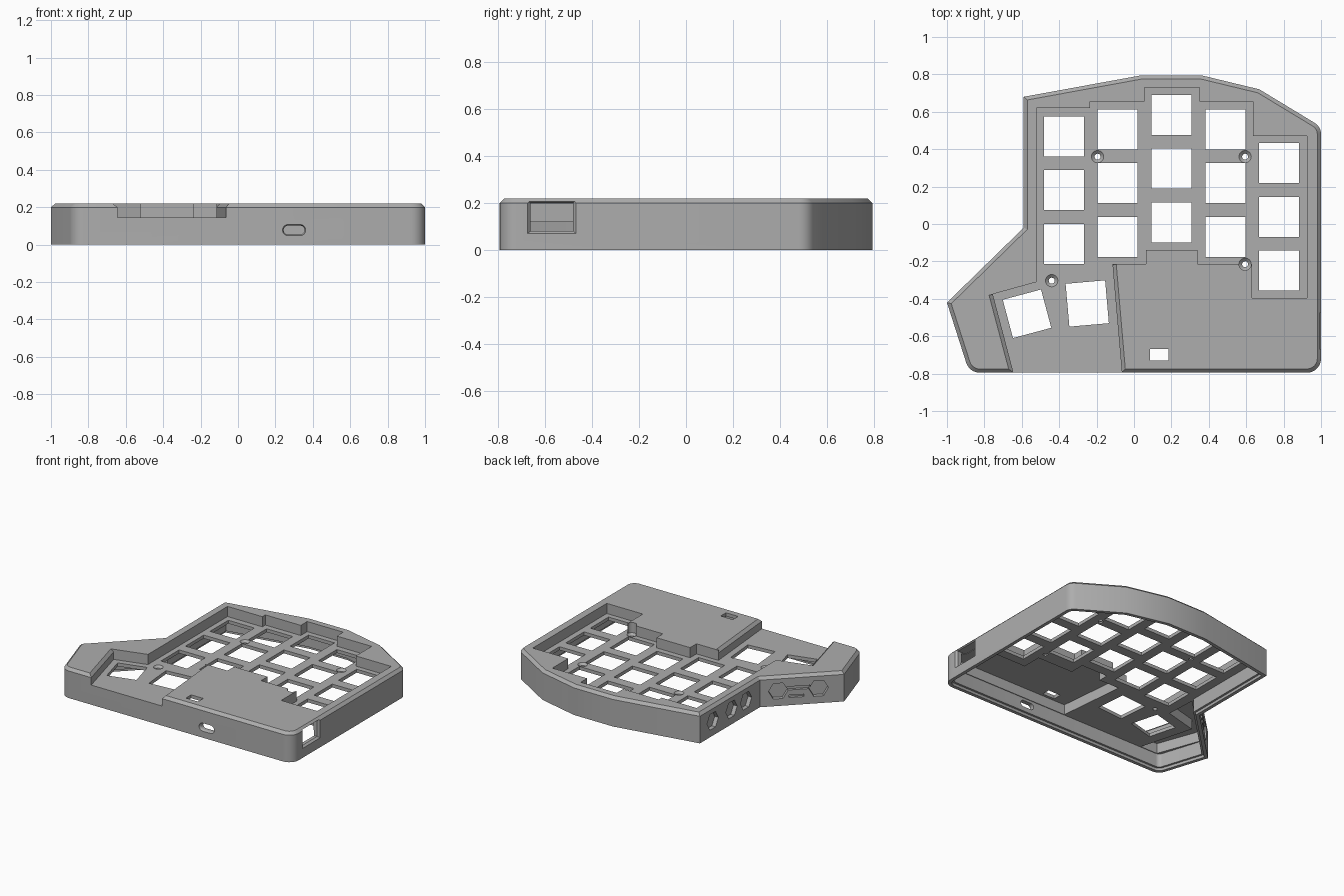
import bpy, bmesh, math
from mathutils import Vector

if "Cube" in bpy.data.objects:
    bpy.data.objects.remove(bpy.data.objects["Cube"])

TOP, FLOOR, UNDER = 0.22, 0.145, 0.12

grey = bpy.data.materials.new("warm_grey_plastic")
grey.use_nodes = True
colour = (0.42, 0.42, 0.42, 1)
grey.diffuse_color = colour
grey.node_tree.nodes["Principled BSDF"].inputs["Base Color"].default_value = colour


def flat(points, z):
    return [Vector((x, y, z)) for x, y in points]


def loft(name, loops):
    """Solid made of a stack of matching rings, or several separate stacks."""
    bm = bmesh.new()
    for rings in loops:
        rows = [[bm.verts.new(p) for p in ring] for ring in rings]
        n = len(rows[0])
        bm.faces.new(rows[0])
        bm.faces.new(rows[-1])
        for a, b in zip(rows, rows[1:]):
            for i in range(n):
                j = (i + 1) % n
                bm.faces.new((a[i], a[j], b[j], b[i]))
    bmesh.ops.recalc_face_normals(bm, faces=bm.faces)
    mesh = bpy.data.meshes.new(name)
    bm.to_mesh(mesh)
    bm.free()
    mesh.materials.append(grey)
    obj = bpy.data.objects.new(name, mesh)
    bpy.context.collection.objects.link(obj)
    return obj


def cut(*loops):
    cutter = loft("cutter", loops)
    cutter.hide_render = True
    mod = case.modifiers.new("cut", "BOOLEAN")
    mod.operation, mod.solver, mod.object = "DIFFERENCE", "EXACT", cutter
    bpy.context.view_layer.objects.active = case
    bpy.ops.object.modifier_apply(modifier=mod.name)
    bpy.data.objects.remove(cutter)


def prism(points, z0, z1):
    return [flat(points, z0), flat(points, z1)]


def rect(cx, cy, w, h, turn=0):
    c, s = math.cos(math.radians(turn)), math.sin(math.radians(turn))
    return [(cx + x * c - y * s, cy + x * s + y * c)
            for x, y in ((-w/2, -h/2), (w/2, -h/2), (w/2, h/2), (-w/2, h/2))]


def circle(cx, cy, r, n=24):
    return [(cx + r * math.cos(math.tau * i / n), cy + r * math.sin(math.tau * i / n))
            for i in range(n)]


# Case outline, clockwise: x, y, corner radius
OUTLINE = [(-0.59, 0.68, 0), (0.04, 0.795, 0), (0.36, 0.795, 0), (0.67, 0.72, 0),
           (1, 0.52, 0.07), (1, -0.795, 0.075), (-0.88, -0.795, 0.075),
           (-1, -0.42, 0), (-0.59, -0.02, 0)]


def outline(inset, steps=6):
    result, n = [], len(OUTLINE)
    for i in range(n):
        p, a, b = (Vector(OUTLINE[k % n][:2]) for k in (i, i - 1, i + 1))
        u, v = (p - a).normalized(), (b - p).normalized()
        nu, nv = Vector((u.y, -u.x)), Vector((v.y, -v.x))
        miter = (nu + nv) / (1 + nu.dot(nv))
        p = p + miter * inset
        r = max(OUTLINE[i][2] - inset, 0.01) if OUTLINE[i][2] else 0
        if not r:
            result.append(tuple(p))
            continue
        centre = p + miter * r
        turn = nu.angle(nv)
        for k in range(steps + 1):
            t = turn * k / steps
            d = -nu * math.cos(t) + u * math.sin(t)
            result.append(tuple(centre + d * r))
    return result


# Outer body with a chamfered top edge
case = loft("keyboard_case", [[flat(outline(0), 0), flat(outline(0), 0.2),
                              flat(outline(0.02), TOP)]])

# Hollow underside with a ledge for the base cover
cut(prism(outline(0.04), -0.1, UNDER))
cut(prism(outline(0.025), -0.1, 0.02))

# Deeper pockets under the controller deck and the left shoulder
deck = [(-0.02, -0.75), (0.955, -0.75), (0.955, -0.425), (0.6, -0.425), (0.6, -0.28),
        (0.31, -0.28), (0.31, -0.17), (0.095, -0.17), (0.095, -0.245), (-0.07, -0.245)]
shoulder = [(-0.945, -0.435), (-0.56, -0.065), (-0.55, -0.285), (-0.8, -0.35),
            (-0.69, -0.75), (-0.83, -0.75)]
cut(prism(deck, 0.1, 0.195), prism(shoulder, 0.1, 0.195))

# Stepped recess around the keys, open at the front
recess = [(-0.52, 0.62), (-0.235, 0.62), (-0.235, 0.655), (0.055, 0.655), (0.055, 0.73),
          (0.35, 0.73), (0.35, 0.655), (0.635, 0.655), (0.635, 0.47), (0.925, 0.47),
          (0.925, -0.395), (0.63, -0.395), (0.63, -0.215), (0.34, -0.215), (0.34, -0.14),
          (0.065, -0.14), (0.065, -0.215), (-0.115, -0.215), (-0.06, -0.85),
          (-0.63, -0.85), (-0.755, -0.375), (-0.52, -0.31)]
cut(prism(recess, FLOOR, 0.3))

# Chamfers along both sides of the thumb opening
low = [(-0.115, -0.215), (-0.06, -0.85), (-0.63, -0.85), (-0.755, -0.375)]
high = [(x + (0.04 if x > -0.3 else -0.04), y) for x, y in low]
high[3] = (-0.795, -0.386)
cut([flat(low, 0.2), flat(high, 0.24)])

# Key openings: column centre and its top key
keys = []
for x, y in ((-0.375, 0.468), (-0.087, 0.505), (0.2, 0.583), (0.488, 0.505), (0.776, 0.325)):
    keys += [prism(rect(x, y - 0.287 * k, 0.214, 0.214), 0.05, 0.3) for k in range(3)]
keys.append(prism(rect(-0.572, -0.48, 0.212, 0.212, 15), 0.05, 0.3))
keys.append(prism(rect(-0.25, -0.425, 0.212, 0.23, 5), 0.05, 0.3))
cut(*keys)

# Countersunk screw holes
for x, y in ((-0.195, 0.36), (0.594, 0.36), (0.594, -0.215), (-0.44, -0.303)):
    cut([flat(circle(x, y, 0.016), 0.05), flat(circle(x, y, 0.016), 0.13),
         flat(circle(x, y, 0.033), FLOOR), flat(circle(x, y, 0.033), 0.3)])

# Reset button opening in the deck
cut(prism(rect(0.135, -0.7, 0.1, 0.062), 0.15, 0.3))


def slot(r, y):
    ring = []
    for i in range(24):
        a = math.tau * (i + 0.5) / 24
        side = 0.032 if math.cos(a) > 0 else -0.032
        ring.append(Vector((0.3 + side + r * math.cos(a), y, 0.078 + r * math.sin(a))))
    return ring


# Rounded charging slot in the front wall, flared outwards
cut([slot(0.034, -0.82), slot(0.03, -0.795), slot(0.024, -0.78), slot(0.024, -0.7)])


def window(x, w, h):
    return [Vector((x, -0.572 + a, 0.14 + b)) for a, b in rect(0, 0, w, h)]


# Flared window in the right wall
cut([window(1.02, 0.23, 0.166), window(1, 0.206, 0.14),
     window(0.985, 0.18, 0.118), window(0.92, 0.18, 0.118)])


def wall_cut(start, end, along, z, shape, depth=0.03):
    """Shallow pocket on the wall running from start to end."""
    s, e = Vector((*start, 0)), Vector((*end, 0))
    u = (e - s).normalized()
    n = Vector((-u.y, u.x, 0))
    ring = [s + u * (along + a) + Vector((0, 0, z + b)) for a, b in shape]
    cut([[p - n * 0.03 for p in ring], [p + n * depth for p in ring]])


# Hexagonal pockets and small slots in the two left walls
hexagon = circle(0, 0, 0.066, 6)
upper, lower = (-0.59, 0.68), (-0.59, -0.02)
for along in (0.15, 0.37, 0.54):
    wall_cut(upper, lower, along, 0.11, hexagon)
tip = (-1, -0.42)
for along in (0.125, 0.4):
    wall_cut(lower, tip, along, 0.11, hexagon)
wall_cut(lower, tip, 0.262, 0.125, rect(0, 0, 0.16, 0.025), 0.02)
wall_cut(lower, tip, 0.25, 0.065, rect(0, 0, 0.1, 0.018), 0.02)

# Smooth the rounded corners while keeping hard edges
bpy.ops.object.select_all(action="DESELECT")
case.select_set(True)
bpy.context.view_layer.objects.active = case
bpy.ops.object.shade_smooth_by_angle(angle=math.radians(20))
